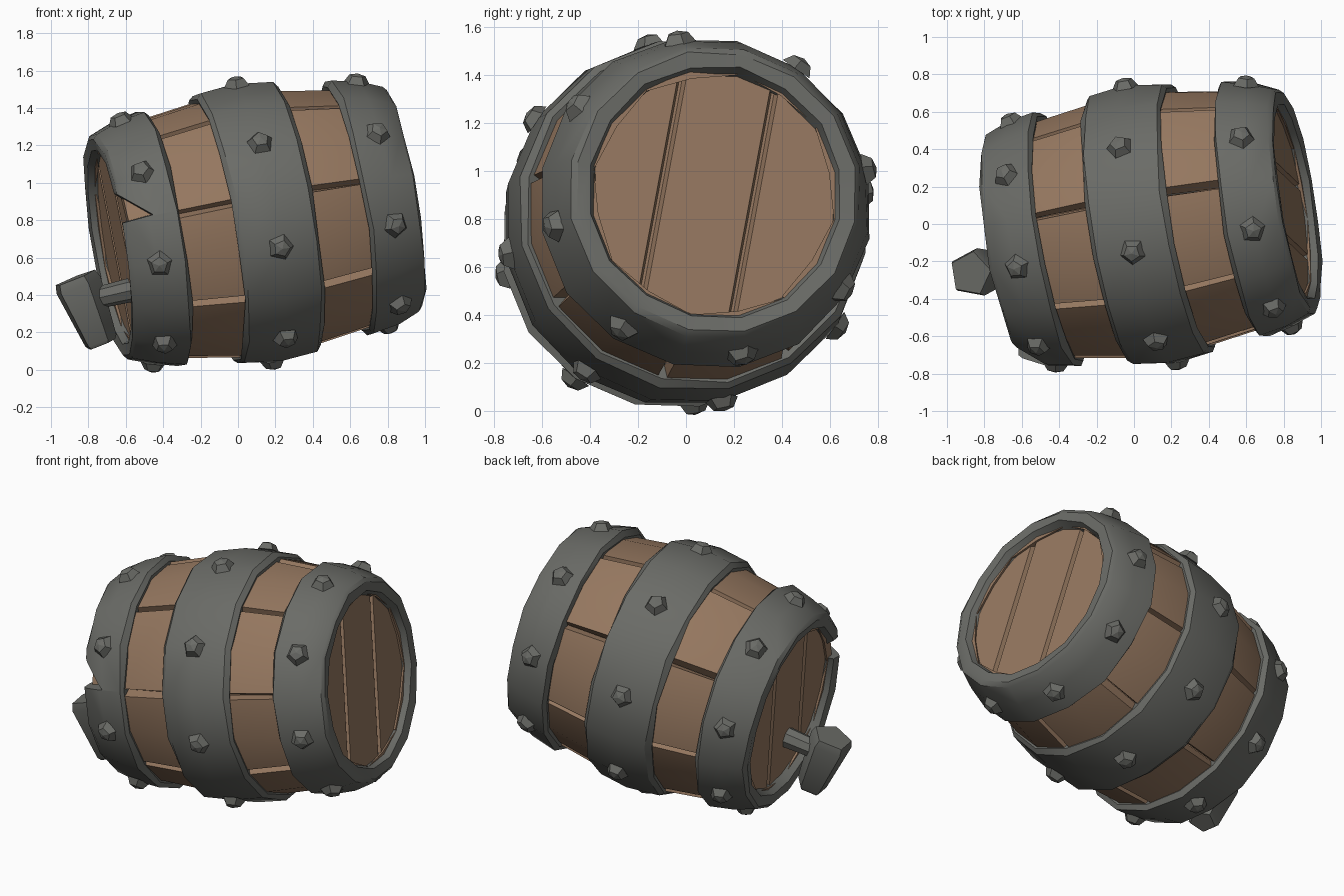
import bpy, bmesh, math, random
from mathutils import Matrix, Vector

if "Cube" in bpy.data.objects:
    bpy.data.objects.remove(bpy.data.objects["Cube"])

random.seed(4)

# Tilted barrel frame: local x runs along the barrel axis
a = Vector((1, 0.16, 0.165)).normalized()
v = (Vector((0, 0, 1)) - a * a.z).normalized()
FRAME = Matrix.Translation((0.09, 0, 0.785)) @ Matrix((a, v.cross(a), v)).transposed().to_4x4()
SIDES, START = 16, math.radians(35)


def material(name, color):
    m = bpy.data.materials.new(name)
    m.diffuse_color = (*color, 1)
    m.use_nodes = True
    m.node_tree.nodes["Principled BSDF"].inputs["Base Color"].default_value = m.diffuse_color
    return m


WOOD = material("brown_wood", (0.30, 0.185, 0.115))
IRON = material("grey_iron", (0.145, 0.148, 0.135))


def ring_point(s, r, ang):
    return Vector((s, -r * math.cos(ang), r * math.sin(ang)))


def finish(bm, name, mat, smooth=True, frame=FRAME):
    bmesh.ops.recalc_face_normals(bm, faces=bm.faces)
    bm.transform(frame)
    mesh = bpy.data.meshes.new(name)
    bm.to_mesh(mesh)
    bm.free()
    mesh.materials.append(mat)
    ob = bpy.data.objects.new(name, mesh)
    bpy.context.collection.objects.link(ob)
    if smooth:
        shade(ob)
    return ob


def shade(ob):
    bpy.ops.object.select_all(action='DESELECT')
    ob.select_set(True)
    bpy.context.view_layer.objects.active = ob
    bpy.ops.object.shade_smooth_by_angle(angle=math.radians(32))


def loft(bm, loops, close):
    """Bridge rows of points; close joins the last row to the first, else caps the ends."""
    rows = [[bm.verts.new(p) for p in lp] for lp in loops]
    n = len(rows[0])
    pairs = list(zip(rows, rows[1:])) + ([(rows[-1], rows[0])] if close else [])
    for p, q in pairs:
        for i in range(n):
            bm.faces.new((p[i], p[(i + 1) % n], q[(i + 1) % n], q[i]))
    if not close:
        bm.faces.new(rows[0])
        bm.faces.new(rows[-1])


def band(name, profile, smooth=True):
    bm = bmesh.new()
    loops = []
    for s, r in profile:
        loops.append([ring_point(s + random.uniform(-.008, .008), r + random.uniform(-.005, .005),
                                 START + k * math.tau / SIDES) for k in range(SIDES)])
    loft(bm, loops, True)
    return finish(bm, name, IRON, smooth)


# Staves with V grooves that narrow toward one end
STAVE = [(-.76, .57), (-.5, .65), (-.21, .695), (0, .71), (.21, .695), (.5, .65), (.76, .57)]
half = math.pi / 8
for k in range(8):
    mid = START + k * math.tau / 8
    lift = random.uniform(-.006, .01)
    g = [random.uniform(.015, .055) for _ in range(2)]
    bm = bmesh.new()
    loops = []
    for s, r in STAVE:
        t = (s + .76) / 1.52
        lo = g[0] * t + .012
        hi = g[1] * (1 - t) + .012
        r += lift
        loops.append([ring_point(s, r - .055, mid - half), ring_point(s, r, mid - half + lo),
                      ring_point(s, r, mid), ring_point(s, r, mid + half - hi),
                      ring_point(s, r - .055, mid + half), ring_point(s, r - .075, mid)])
    loft(bm, loops, False)
    finish(bm, f"stave_{k + 1}", WOOD)

# Iron bands: one wide in the middle, one wrapping each end
band("middle_band", [(-.195, .63), (-.22, .715), (-.195, .742), (0, .762),
                     (.195, .742), (.22, .715), (.195, .63)])
END = [(.51, .60), (.495, .67), (.515, .70), (.66, .668), (.785, .618), (.80, .595), (.795, .535), (.73, .505)]
right_band = band("right_band", END)
left_band = band("left_band", [(-s, r) for s, r in END], False)

# Broken notch in the left band
bm = bmesh.new()
wedge = [(-.64, .15), (-.88, .12), (-.88, .36)]
loft(bm, [[Vector((s, y, z)) for s, z in wedge] for y in (-.8, -.35)], False)
cutter = finish(bm, "notch_cutter", IRON, False)
cutter.hide_render = True
mod = left_band.modifiers.new("notch", 'BOOLEAN')
mod.operation, mod.object, mod.solver = 'DIFFERENCE', cutter, 'EXACT'
bpy.context.view_layer.objects.active = left_band
bpy.ops.object.modifier_apply(modifier=mod.name)
bpy.data.objects.remove(cutter)
shade(left_band)


# Five-sided rivets around each band
def rivets(name, s, r, slope):
    bm = bmesh.new()
    for k in range(8):
        ang = START + k * math.tau / 8
        out = (ring_point(0, 1, ang) + Vector((slope, 0, 0))).normalized()
        turn = out.to_track_quat('Z', 'Y').to_matrix().to_4x4()
        spin = Matrix.Rotation(random.uniform(0, 1.2), 4, 'Z')
        place = Matrix.Translation(ring_point(s, r + .012, ang)) @ turn @ spin
        made = bmesh.ops.create_cone(bm, cap_ends=True, segments=5, radius1=.072, radius2=.045,
                                     depth=.042, matrix=place)
        top = max({f for w in made['verts'] for f in w.link_faces},
                  key=lambda f: f.calc_center_median().dot(out))
        tip = bmesh.ops.poke(bm, faces=[top])['verts'][0]
        tip.co += out * .012
    finish(bm, name, IRON, False)


rivets("middle_rivets", 0, .762, 0)
rivets("right_rivets", .65, .67, .25)
rivets("left_rivets", -.65, .67, -.25)


# Plank heads: a backing disc and three planks split by tilted seams
def disc(s0, s1, r):
    bm = bmesh.new()
    loft(bm, [[ring_point(s, r, START + k * math.tau / SIDES) for k in range(SIDES)]
              for s in (s0, s1)], False)
    return bm


n = Vector((0, .978, -.206))
seams = [-1, -.22, .17, 1]
for side, sign in (("right", 1), ("left", -1)):
    finish(disc(sign * .66, sign * .71, .53), f"{side}_head_back", WOOD, False)
    for i in range(3):
        bm = disc(sign * .70, sign * .745, .53)
        for off, d in ((seams[i] + .018, -1), (seams[i + 1] - .018, 1)):
            if abs(off) > .6:
                continue
            tilt = n * d + Vector((sign * .35, 0, 0))
            cut = bmesh.ops.bisect_plane(bm, geom=bm.verts[:] + bm.edges[:] + bm.faces[:],
                                         plane_co=n * off + Vector((sign * .745, 0, 0)),
                                         plane_no=tilt, clear_outer=True)
            bmesh.ops.holes_fill(bm, edges=[e for e in cut['geom_cut']
                                            if isinstance(e, bmesh.types.BMEdge)])
        finish(bm, f"{side}_head_plank_{i + 1}", WOOD, False)


# Tap: a pipe out of the left head and a tapered five-sided plug
def tube(name, p, q, rings, sides, spin):
    p, q = Vector(p), Vector(q)
    turn = (q - p).to_track_quat('Z', 'Y').to_matrix()
    bm = bmesh.new()
    loft(bm, [[p.lerp(q, t) + turn @ Vector((r * math.cos(spin + k * math.tau / sides),
                                             r * math.sin(spin + k * math.tau / sides), 0))
               for k in range(sides)] for t, r in rings], False)
    finish(bm, name, IRON, True, Matrix())


tube("tap_pipe", (-.56, -.215, .43), (-.84, -.265, .365), [(0, .065), (1, .055)], 8, 0)
tube("tap_plug", (-.73, -.24, .135), (-.875, -.265, .49),
     [(0, .08), (.05, .095), (.88, .135), (1, .12)], 5, .3)
